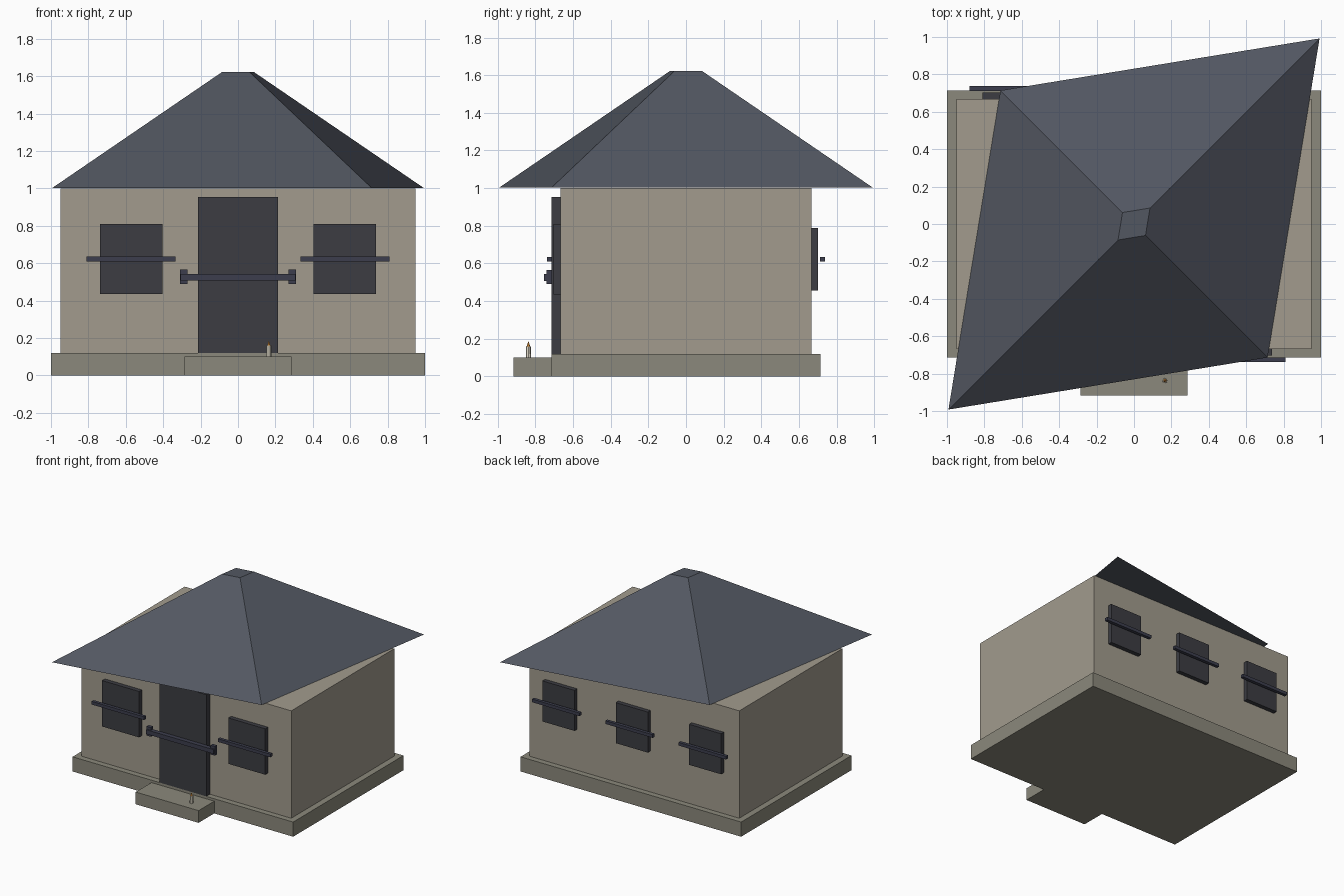
import bpy, bmesh

if "Cube" in bpy.data.objects:
    bpy.data.objects.remove(bpy.data.objects["Cube"])


def material(name, rgb):
    m = bpy.data.materials.new(name)
    m.diffuse_color = (*rgb, 1)
    m.use_nodes = True
    m.node_tree.nodes["Principled BSDF"].inputs["Base Color"].default_value = m.diffuse_color
    return m


stone = material("stone", (0.26, 0.25, 0.20))
plaster = material("plaster", (0.36, 0.33, 0.27))
slate = material("slate", (0.085, 0.095, 0.12))
wood = material("dark_wood", (0.045, 0.046, 0.055))
iron = material("iron", (0.045, 0.048, 0.075))
wax = material("wax", (0.75, 0.70, 0.58))
fire = material("fire", (0.9, 0.35, 0.05))


def finish(name, bm, mat):
    bmesh.ops.recalc_face_normals(bm, faces=bm.faces)
    me = bpy.data.meshes.new(name)
    bm.to_mesh(me)
    bm.free()
    me.materials.append(mat)
    ob = bpy.data.objects.new(name, me)
    bpy.context.collection.objects.link(ob)
    return ob


def box(name, x, y, z, mat):
    """Box from (min, max) ranges on each axis."""
    bm = bmesh.new()
    bmesh.ops.create_cube(bm, size=1)
    for v in bm.verts:
        v.co = [(r[0] + r[1]) / 2 + c * (r[1] - r[0]) for c, r in zip(v.co, (x, y, z))]
    return finish(name, bm, mat)


def cone(name, loc, r1, r2, depth, sides, mat):
    bm = bmesh.new()
    bmesh.ops.create_cone(bm, cap_ends=True, segments=sides, radius1=r1, radius2=r2, depth=depth)
    bmesh.ops.translate(bm, verts=bm.verts, vec=(loc[0], loc[1], loc[2] + depth / 2))
    return finish(name, bm, mat)


def around(c, half):
    return (c - half, c + half)


# Base, step and walls
box("foundation", (-1, 1), (-0.714, 0.714), (0, 0.12), stone)
box("front_step", (-0.285, 0.285), (-0.917, -0.71), (0, 0.10), stone)
box("walls", (-0.95, 0.95), (-0.667, 0.667), (0.12, 1.0), plaster)

# Skewed hip roof: diamond-shaped frustum
bm = bmesh.new()
rings = [[bm.verts.new((x * s, y * s, z))
          for x, y in ((0.992, 0.992), (-0.714, 0.714), (-0.992, -0.992), (0.714, -0.714))]
         for s, z in ((1, 1.003), (0.086, 1.622))]
bm.faces.new(rings[0])
bm.faces.new(rings[1])
for i in range(4):
    j = (i + 1) % 4
    bm.faces.new((rings[0][i], rings[0][j], rings[1][j], rings[1][i]))
finish("roof", bm, slate)

# Door with crossbar and brackets
box("door", (-0.213, 0.213), (-0.714, -0.657), (0.12, 0.953), wood)
box("door_bar", (-0.308, 0.308), (-0.754, -0.718), (0.508, 0.543), iron)
for side, s in (("left", -1), ("right", 1)):
    box(f"door_bracket_{side}", around(s * 0.29, 0.02), (-0.742, -0.713), (0.49, 0.565), iron)

# Front windows with bars
for side, s in (("left", -1), ("right", 1)):
    box(f"front_window_{side}", around(s * 0.572, 0.167), (-0.703, -0.657), around(0.622, 0.188), wood)
    box(f"front_window_bar_{side}", around(s * 0.572, 0.238), (-0.739, -0.713), around(0.622, 0.013), iron)

# Back windows with bars
for side, s in (("left", -1), ("middle", 0), ("right", 1)):
    box(f"back_window_{side}", around(s * 0.665, 0.145), (0.657, 0.702), around(0.622, 0.166), wood)
    box(f"back_window_bar_{side}", around(s * 0.665, 0.215), (0.712, 0.738), around(0.622, 0.013), iron)

# Candle on the step
cone("candle", (0.165, -0.837, 0.10), 0.014, 0.013, 0.06, 8, wax)
cone("candle_flame", (0.165, -0.837, 0.16), 0.009, 0.0, 0.027, 6, fire)
